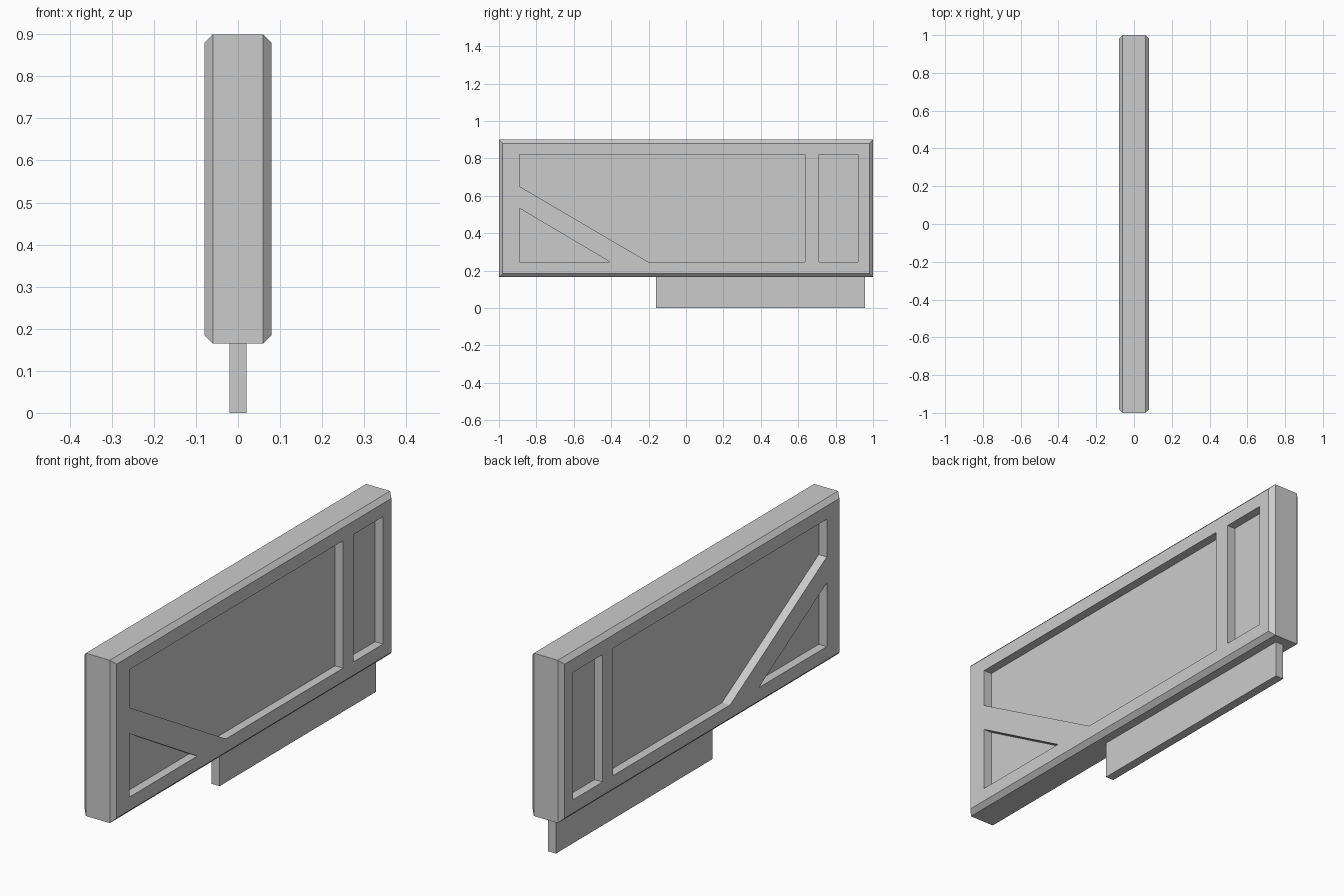
import bpy
import bmesh

default = bpy.data.objects.get("Cube")
if default:
    bpy.data.objects.remove(default, do_unlink=True)

# Single grey finish
grey = bpy.data.materials.new("plain_grey")
grey.use_nodes = True
colour = (0.6, 0.6, 0.6, 1)
grey.diffuse_color = colour
grey.node_tree.nodes["Principled BSDF"].inputs["Base Color"].default_value = colour


def rect(y0, y1, z0, z1):
    return [(y0, z0), (y1, z0), (y1, z1), (y0, z1)]


def loft(name, sections):
    """Solid through (x, outline) sections, each outline in the y-z plane."""
    bm = bmesh.new()
    loops = [[bm.verts.new((x, y, z)) for y, z in outline] for x, outline in sections]
    for a, b in zip(loops, loops[1:]):
        for i in range(len(a)):
            j = (i + 1) % len(a)
            bm.faces.new((a[i], a[j], b[j], b[i]))
    bm.faces.new(loops[0])
    bm.faces.new(loops[-1])
    bmesh.ops.recalc_face_normals(bm, faces=bm.faces)
    mesh = bpy.data.meshes.new(name)
    bm.to_mesh(mesh)
    bm.free()
    mesh.materials.append(grey)
    obj = bpy.data.objects.new(name, mesh)
    bpy.context.collection.objects.link(obj)
    return obj


# Panel with chamfered borders on both broad faces
half, bevel, bottom, top = 0.08, 0.02, 0.165, 0.9
outer = rect(-1, 1, bottom, top)
inner = rect(-1 + bevel, 1 - bevel, bottom + bevel, top - bevel)
panel = loft("panel", [(-half, inner), (bevel - half, outer),
                       (half - bevel, outer), (half, inner)])

# Recesses on both broad faces, leaving a frame with a diagonal brace
low, high, front = 0.245, 0.82, -0.89
recesses = {
    "main_recess": [(front, high), (front, 0.65), (-0.2, low), (0.635, low), (0.635, high)],
    "corner_recess": [(front, low), (-0.405, low), (front, 0.533)],
    "end_recess": rect(0.71, 0.92, low, high),
}
floor = 0.04
for name, outline in recesses.items():
    for side in (-1, 1):
        cutter = loft(name + "_cutter", [(side * floor, outline), (side * 0.12, outline)])
        cutter.hide_render = True
        cut = panel.modifiers.new(name, "BOOLEAN")
        cut.operation = "DIFFERENCE"
        cut.solver = "EXACT"
        cut.object = cutter
        bpy.context.view_layer.objects.active = panel
        bpy.ops.object.modifier_apply(modifier=cut.name)
        bpy.data.objects.remove(cutter, do_unlink=True)

# Thin tongue below the panel
tongue = rect(-0.16, 0.957, 0, bottom)
loft("bottom_tongue", [(-0.02, tongue), (0.02, tongue)])
